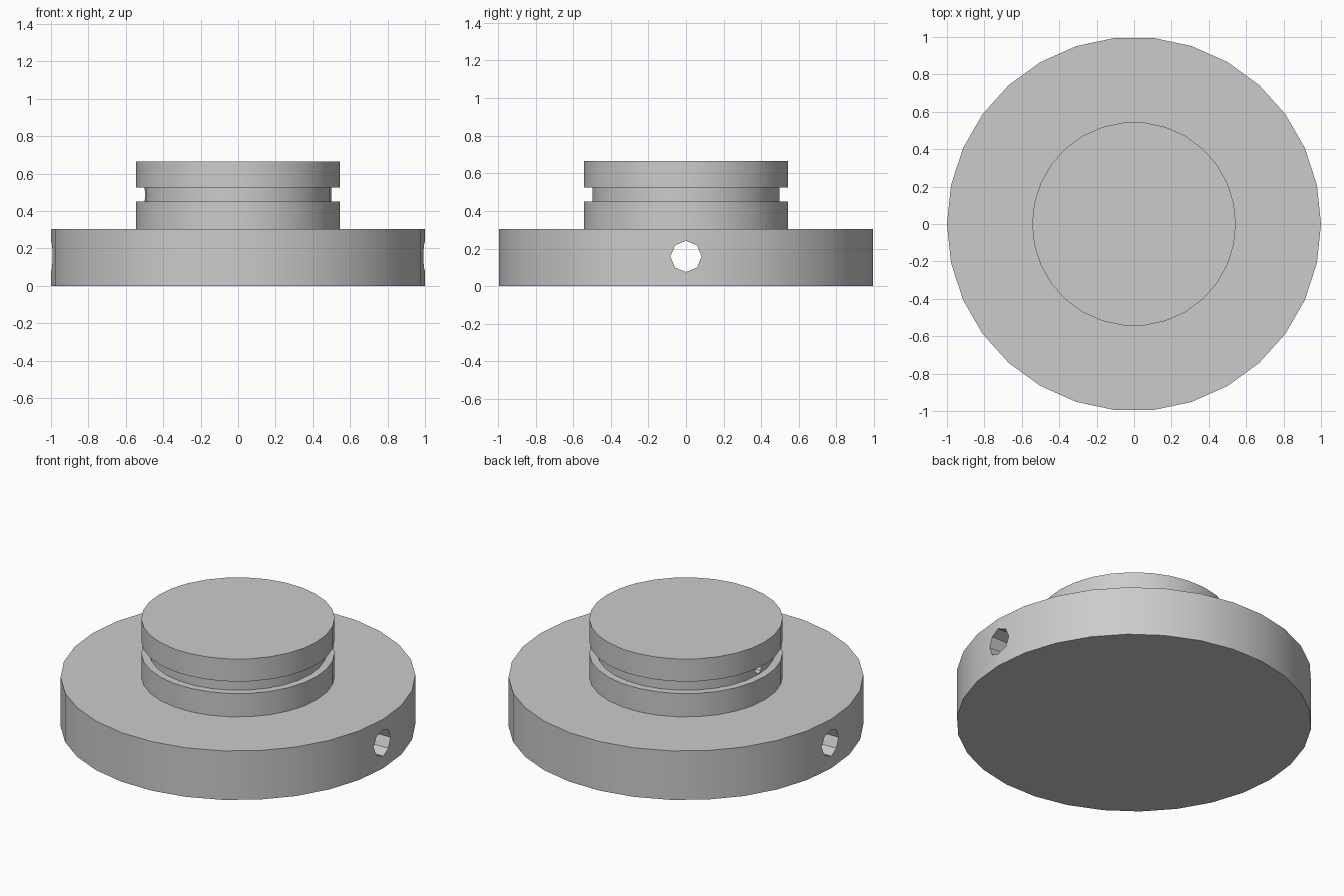
import bpy
import bmesh
from math import radians, pi
from mathutils import Matrix, Vector

default_cube = bpy.data.objects.get("Cube")
if default_cube:
    bpy.data.objects.remove(default_cube, do_unlink=True)

SIDES = 30

# Single grey finish
grey = bpy.data.materials.new("plain_grey")
grey.use_nodes = True
grey.diffuse_color = (0.6, 0.6, 0.6, 1)
grey.node_tree.nodes["Principled BSDF"].inputs["Base Color"].default_value = grey.diffuse_color


def new_object(name, bm):
    bmesh.ops.recalc_face_normals(bm, faces=bm.faces)
    mesh = bpy.data.meshes.new(name)
    bm.to_mesh(mesh)
    bm.free()
    mesh.materials.append(grey)
    obj = bpy.data.objects.new(name, mesh)
    bpy.context.collection.objects.link(obj)
    return obj


def turned(name, profile):
    """Solid of revolution from (radius, height) pairs, with flat caps."""
    bm = bmesh.new()
    rings = []
    for radius, z in profile:
        ring = bmesh.ops.create_circle(bm, segments=SIDES, radius=radius)["verts"]
        # first corner lies on the x axis
        turn = Matrix.Rotation(-pi / 2, 4, "Z")
        bmesh.ops.transform(bm, matrix=Matrix.Translation((0, 0, z)) @ turn, verts=ring)
        rings.append(ring)
    for low, high in zip(rings, rings[1:]):
        for i in range(SIDES):
            j = (i + 1) % SIDES
            bm.faces.new((low[i], low[j], high[j], high[i]))
    bm.faces.new(rings[0])
    bm.faces.new(rings[-1])
    return new_object(name, bm)


def drill(target, radius, x_from, x_to, z):
    """Cut an eight-sided bore along x."""
    bm = bmesh.new()
    place = Matrix.Translation(((x_from + x_to) / 2, 0, z)) @ Matrix.Rotation(pi / 2, 4, "Y")
    bmesh.ops.create_cone(bm, cap_ends=True, segments=8, radius1=radius, radius2=radius,
                          depth=x_to - x_from, matrix=place)
    cutter = new_object("bore_cutter", bm)
    cutter.hide_render = True
    bpy.context.view_layer.objects.active = target
    cut = target.modifiers.new("bore", "BOOLEAN")
    cut.operation = "DIFFERENCE"
    cut.solver = "EXACT"
    cut.object = cutter
    bpy.ops.object.modifier_apply(modifier=cut.name)
    bpy.data.objects.remove(cutter, do_unlink=True)


# Wide base disc with a bore right through it
base = turned("base_disc", [(1, 0), (1, 0.305)])
drill(base, 0.083, -1.2, 1.2, 0.158)

# Hub with a retaining groove and a small blind hole in the groove
hub = turned("grooved_hub", [(0.545, 0.3), (0.545, 0.45), (0.5, 0.45),
                             (0.5, 0.525), (0.545, 0.525), (0.545, 0.665)])
drill(hub, 0.03, -0.7, -0.3, 0.485)

# Smooth round walls, sharp rims
for part in (base, hub):
    bpy.ops.object.select_all(action="DESELECT")
    part.select_set(True)
    bpy.context.view_layer.objects.active = part
    bpy.ops.object.shade_smooth_by_angle(angle=radians(30))
